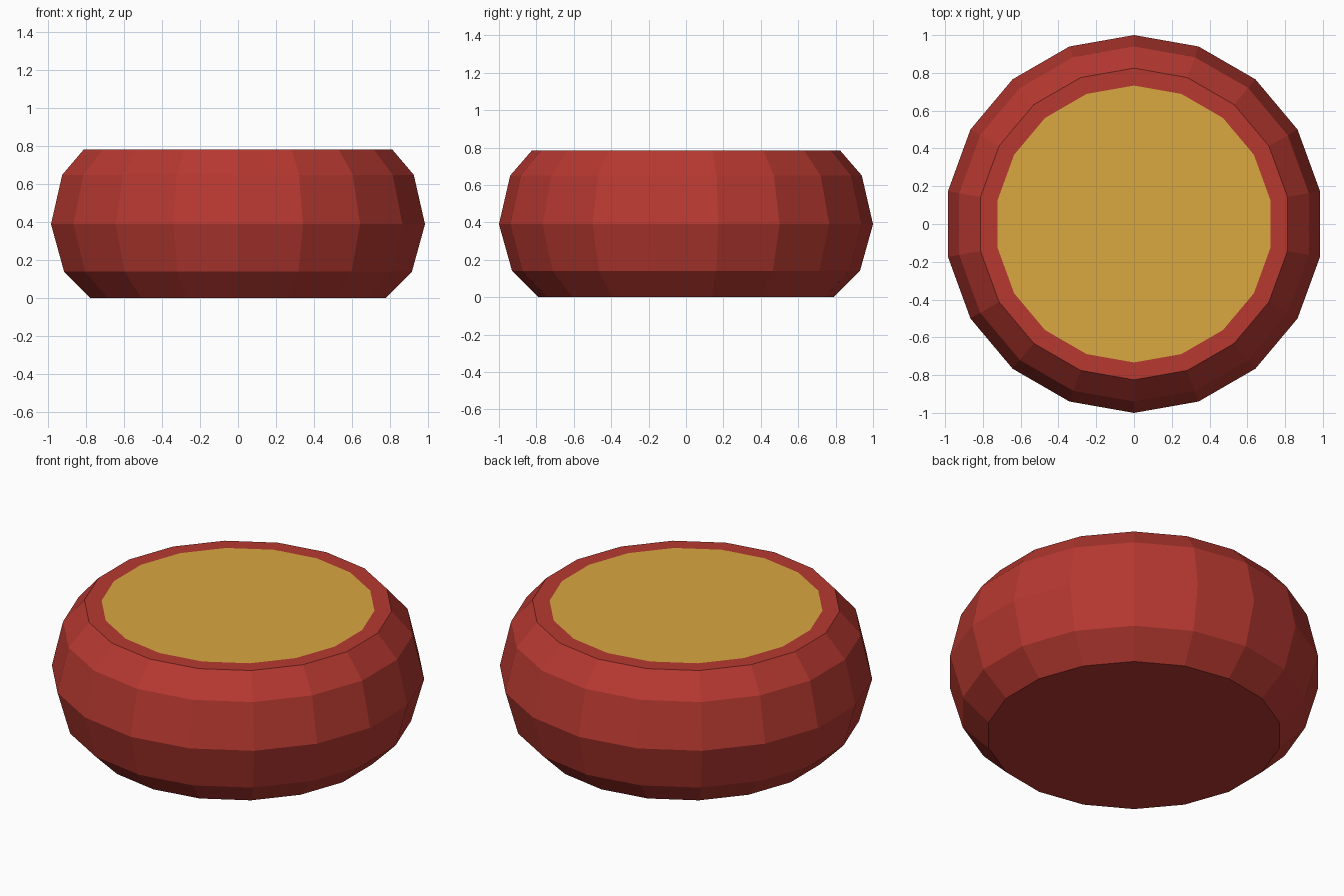
import bpy, bmesh, math

if "Cube" in bpy.data.objects:
    bpy.data.objects.remove(bpy.data.objects["Cube"])

SIDES = 18
# (radius, height) from base to the inlay edge on the flat top
PROFILE = [(0.79, 0.0), (0.93, 0.14), (1.0, 0.39), (0.94, 0.65), (0.825, 0.783), (0.733, 0.783)]


def material(name, color):
    mat = bpy.data.materials.new(name)
    mat.diffuse_color = (*color, 1.0)
    mat.use_nodes = True
    mat.node_tree.nodes["Principled BSDF"].inputs["Base Color"].default_value = mat.diffuse_color
    return mat


# Faceted cushion body: rings joined by quads, closed at both ends
bm = bmesh.new()
rings = []
for r, z in PROFILE:
    angles = [math.pi / 2 + i * math.tau / SIDES for i in range(SIDES)]
    rings.append([bm.verts.new((r * math.cos(a), r * math.sin(a), z)) for a in angles])
for low, high in zip(rings, rings[1:]):
    for i in range(SIDES):
        j = (i + 1) % SIDES
        bm.faces.new((low[i], low[j], high[j], high[i]))
bm.faces.new(rings[0][::-1])

# Gold inlay, flush with the red rim
inlay = bm.faces.new(rings[-1])
inlay.material_index = 1

mesh = bpy.data.meshes.new("round_cushion")
bm.to_mesh(mesh)
bm.free()
mesh.materials.append(material("red", (0.47, 0.040, 0.030)))
mesh.materials.append(material("gold", (0.70, 0.385, 0.051)))
obj = bpy.data.objects.new("round_cushion", mesh)
bpy.context.collection.objects.link(obj)
